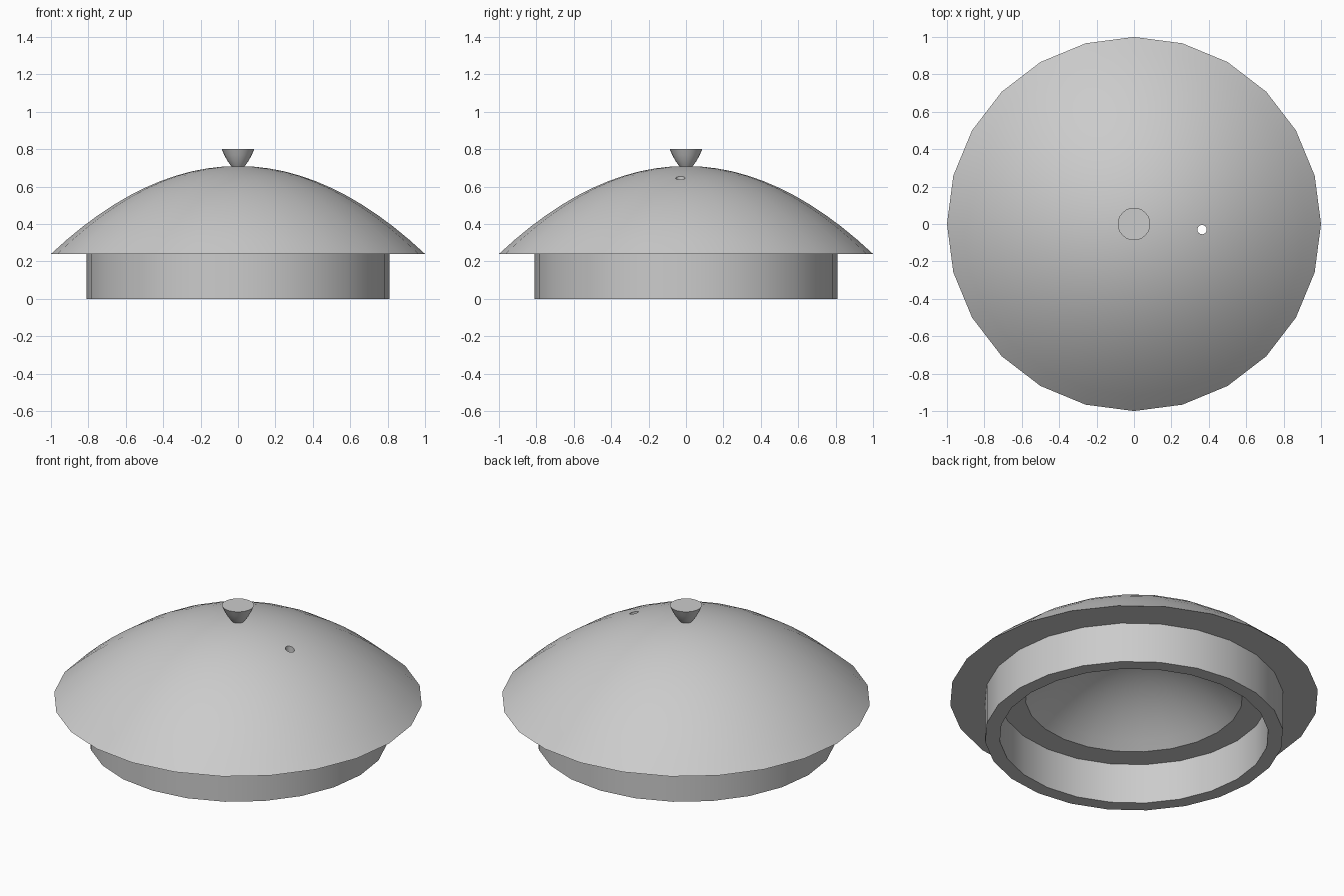
import bpy, bmesh, math
from mathutils import Vector

SIDES = 24
BRIM_Z = 0.24
DOME_H = 0.47
INNER = 0.59      # the hollow is a smaller copy of the dome
RINGS = 12

cube = bpy.data.objects.get("Cube")
if cube:
    bpy.data.objects.remove(cube, do_unlink=True)

grey = bpy.data.materials.new("plain_grey")
grey.use_nodes = True
grey.diffuse_color = (0.6, 0.6, 0.6, 1)
grey.node_tree.nodes["Principled BSDF"].inputs["Base Color"].default_value = (0.6, 0.6, 0.6, 1)


def smooth(ob):
    bpy.ops.object.select_all(action="DESELECT")
    ob.select_set(True)
    bpy.context.view_layer.objects.active = ob
    bpy.ops.object.shade_smooth_by_angle(angle=math.radians(30))


def lathe(name, profile, closed=False):
    """Spin an (r, z) profile round the z axis."""
    bm = bmesh.new()
    verts = [bm.verts.new((r, 0, z)) for r, z in profile]
    pairs = list(zip(verts, verts[1:]))
    if closed:
        pairs.append((verts[-1], verts[0]))
    edges = [bm.edges.new(p) for p in pairs]
    bmesh.ops.spin(bm, geom=verts + edges, cent=(0, 0, 0), axis=(0, 0, 1),
                   angle=math.tau, steps=SIDES)
    bmesh.ops.remove_doubles(bm, verts=bm.verts, dist=0.0005)
    bmesh.ops.recalc_face_normals(bm, faces=bm.faces)
    mesh = bpy.data.meshes.new(name)
    bm.to_mesh(mesh)
    bm.free()
    mesh.materials.append(grey)
    ob = bpy.data.objects.new(name, mesh)
    bpy.context.collection.objects.link(ob)
    return ob


def arc(scale):
    """Parabolic dome profile from crown to edge."""
    steps = [i / RINGS for i in range(RINGS + 1)]
    return [(scale * t, BRIM_Z + scale * DOME_H * (1 - t * t)) for t in steps]


# Dome: outer skin, flat underside, hollow
dome = lathe("lid_dome", arc(1) + arc(INNER)[::-1])

# Steam vent drilled straight through the dome
bpy.ops.mesh.primitive_cylinder_add(vertices=16, radius=0.025, depth=1,
                                    location=(0.364, -0.03, 0.6))
cutter = bpy.context.object
cutter.name = "vent_cutter"
cutter.hide_render = True
cutter.data.materials.append(grey)
cut = dome.modifiers.new("steam_vent", "BOOLEAN")
cut.operation = "DIFFERENCE"
cut.solver = "EXACT"
cut.object = cutter
bpy.context.view_layer.objects.active = dome
bpy.ops.object.modifier_apply(modifier=cut.name)
bpy.data.objects.remove(cutter, do_unlink=True)
smooth(dome)

# Collar that drops inside the pot
smooth(lathe("collar", [(0.81, 0), (0.81, BRIM_Z + 0.02),
                        (0.73, BRIM_Z), (0.73, 0)], closed=True))

# Flared, flat-topped knob
smooth(lathe("knob", [(0, 0.69), (0.027, 0.698), (0.042, 0.717), (0.058, 0.74),
                      (0.073, 0.768), (0.087, 0.80), (0, 0.80)]))
